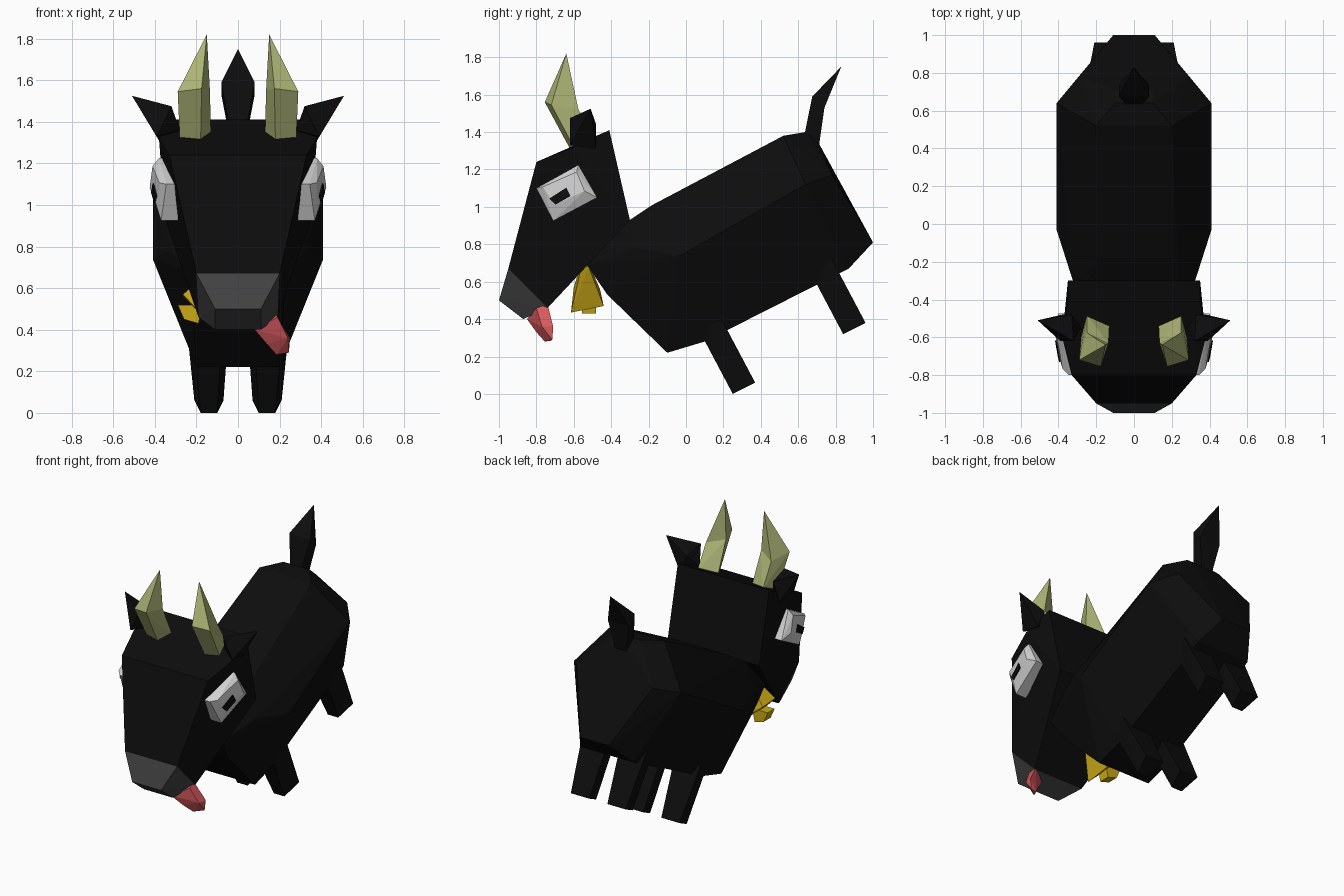
import bpy, bmesh, math

if "Cube" in bpy.data.objects:
    bpy.data.objects.remove(bpy.data.objects["Cube"])


def material(name, rgb):
    m = bpy.data.materials.new(name)
    m.diffuse_color = (*rgb, 1)
    m.use_nodes = True
    m.node_tree.nodes["Principled BSDF"].inputs["Base Color"].default_value = m.diffuse_color
    return m


BLACK = material("black_coat", (0.004, 0.004, 0.004))
GREY = material("muzzle_grey", (0.055, 0.055, 0.055))
HORN = material("horn_olive", (0.42, 0.46, 0.18))
WHITE = material("eye_white", (0.65, 0.65, 0.65))
PINK = material("tongue_pink", (0.68, 0.10, 0.11))
GOLD = material("bell_gold", (0.60, 0.40, 0.008))


def hull(name, pts, mat):
    """Flat-faced solid wrapped round a few corner points."""
    bm = bmesh.new()
    for p in pts:
        bm.verts.new(p)
    res = bmesh.ops.convex_hull(bm, input=bm.verts[:])
    loose = {v for v in res["geom_interior"] + res["geom_unused"]
             if isinstance(v, bmesh.types.BMVert)}
    bmesh.ops.delete(bm, geom=list(loose), context="VERTS")
    bmesh.ops.dissolve_limit(bm, angle_limit=math.radians(1.5),
                             verts=bm.verts[:], edges=bm.edges[:])
    bmesh.ops.recalc_face_normals(bm, faces=bm.faces[:])
    me = bpy.data.meshes.new(name)
    bm.to_mesh(me)
    bm.free()
    me.materials.append(mat)
    ob = bpy.data.objects.new(name, me)
    bpy.context.collection.objects.link(ob)
    return ob


def flip(pts):
    return [(-x, y, z) for x, y, z in pts]


def symmetric(name, half, mat):
    """One solid across the middle, from its right-hand corners."""
    hull(name, half + flip(half), mat)


def pair(name, pts, mat):
    """The same part on both sides."""
    hull("right_" + name, pts, mat)
    hull("left_" + name, flip(pts), mat)


# Body, sloping up to the rump
symmetric("body", [
    (.24, -.53, .69), (.22, -.42, .53), (.24, -.30, .93), (.20, -.18, 1.01),
    (.41, -.03, .74), (.41, .64, 1.12), (.33, -.28, .78),
    (.20, .52, 1.38), (.10, .64, 1.40), (.10, .71, 1.34), (.29, .78, 1.17),
    (.11, 1.0, .81), (.20, .87, .67), (.20, .10, .28), (.20, -.10, .22)], BLACK)

# Head and muzzle share the ring where the colour changes
ring = [(.20, -.95, .67), (.19, -.74, .46)]
symmetric("head", ring + [(.33, -.80, 1.24), (.38, -.60, 1.32),
                          (.35, -.41, 1.41), (.35, -.30, .93)], BLACK)
symmetric("muzzle", ring + [(.11, -1.0, .50), (.11, -.87, .40)], GREY)

# Legs: tapered, narrower in front, leaning back
for name, dy, dz in (("front_leg", 0, 0), ("rear_leg", .59, .32)):
    leg = [(.10, .25, 0), (.18, .25, 0), (.07, .37, .06), (.21, .37, .06),
           (.08, .07, .34), (.21, .07, .34), (.045, .19, .40), (.245, .19, .40)]
    pair(name, [(x, y + dy, z + dz) for x, y, z in leg], BLACK)

# Tail with pointed tuft, in two convex sections
tail_mid = [(.08, .675, 1.59), (.08, .74, 1.53)]
symmetric("tail_stem", tail_mid + [(.04, .63, 1.37), (.04, .71, 1.32)], BLACK)
symmetric("tail_tuft", tail_mid + [(0, .83, 1.75)], BLACK)

# Ears
pair("ear", [(.51, -.51, 1.525), (.32, -.62, 1.475), (.33, -.48, 1.44),
             (.39, -.62, 1.33), (.38, -.48, 1.31), (.28, -.55, 1.36)], BLACK)

# Horns: forward-leaning stem, then a point bending back
horn_mid = [(.175, -.755, 1.56), (.29, -.72, 1.545),
            (.135, -.63, 1.55), (.25, -.575, 1.52)]
pair("horn_stem", horn_mid + [(.18, -.62, 1.31), (.28, -.60, 1.32),
                              (.13, -.53, 1.33), (.25, -.48, 1.36)], HORN)
pair("horn_point", horn_mid + [(.15, -.64, 1.82)], HORN)


# Eyes: bevelled blocks with a slit pupil plate
def eye_x(y, z):
    return .375 + .2 * (y + .73) - .05 * (z - 1.09)


rim = [(.345, -.80, 1.10), (.38, -.575, 1.225),
       (.40, -.475, 1.05), (.37, -.71, .925)]
face = [(-.765, 1.107), (-.585, 1.187), (-.543, 1.085), (-.703, 1.01)]
slit = [(-.73, 1.045), (-.64, 1.103), (-.617, 1.058), (-.698, 1.012)]
pair("eye", rim + [(x - .08, y, z) for x, y, z in rim]
     + [(eye_x(y, z) + .012, y, z) for y, z in face], WHITE)
pair("pupil", [(eye_x(y, z) + d, y, z) for y, z in slit for d in (.011, .019)],
     BLACK)

# Tongue hanging from the right of the mouth
hull("tongue", [(.08, -.85, .40), (.19, -.80, .46), (.10, -.78, .42),
                (.18, -.74, .48), (.14, -.80, .33), (.24, -.77, .36),
                (.25, -.71, .36), (.185, -.755, .28), (.245, -.715, .29),
                (.20, -.72, .285)], PINK)

# Bell swinging to the left under the throat, with its clapper
hull("bell", [(-.06, -.56, .68), (-.06, -.52, .68), (-.12, -.56, .70),
              (-.12, -.52, .70), (-.14, -.615, .435), (-.15, -.44, .47),
              (-.265, -.60, .57), (-.265, -.46, .56)], GOLD)
hull("clapper", [(x, y, z) for y in (-.555, -.48)
                 for x, z in ((-.19, .43), (-.26, .45), (-.29, .52), (-.17, .52))],
     GOLD)
